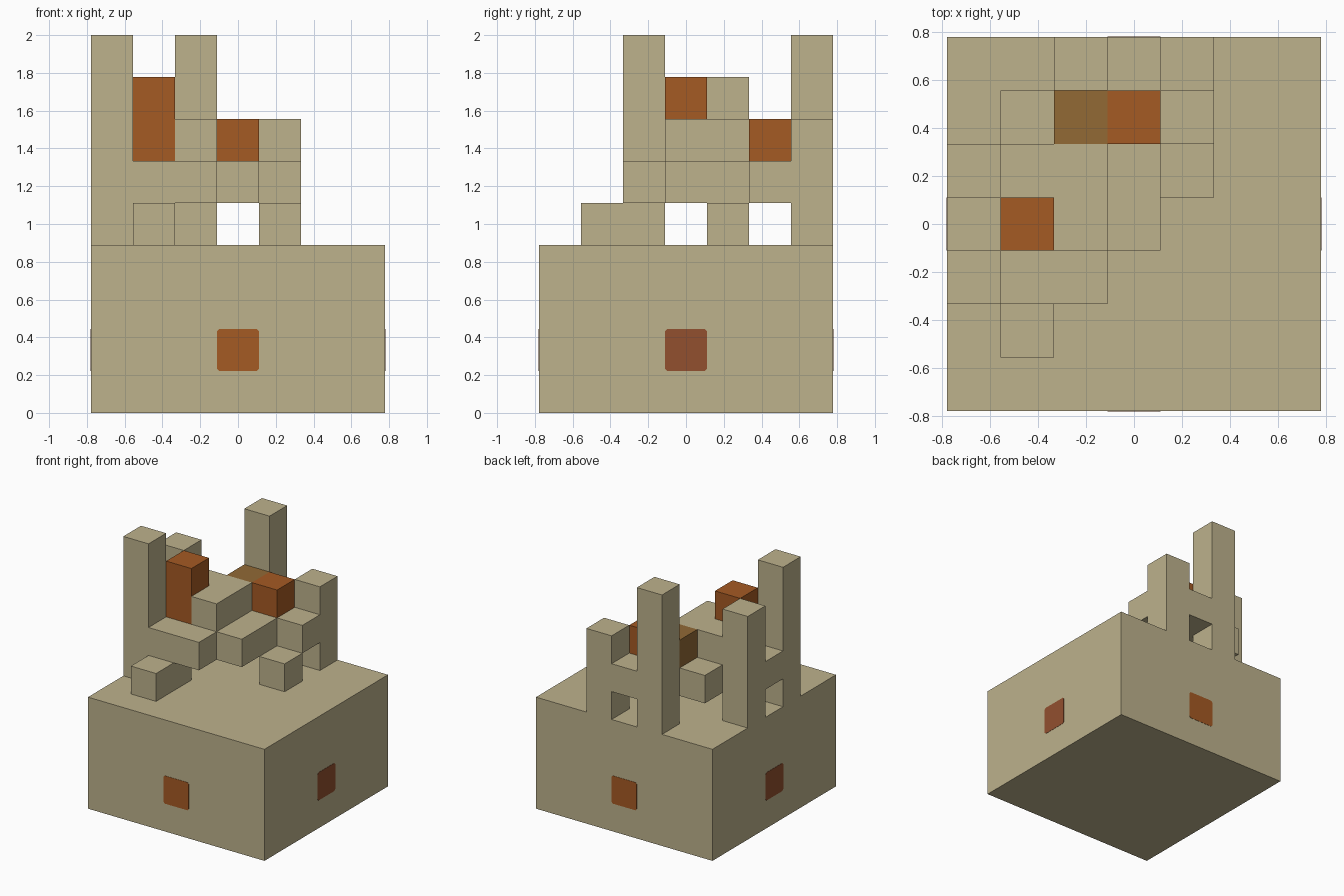
import bpy, bmesh, math
from mathutils import Matrix, Vector

cube = bpy.data.objects.get("Cube")
if cube:
    bpy.data.objects.remove(cube, do_unlink=True)

U = 2 / 9        # size of one block
HALF = 3.5       # half the base, in blocks


def material(name, rgb):
    m = bpy.data.materials.new(name)
    m.use_nodes = True
    color = (*rgb, 1)
    m.diffuse_color = color
    m.node_tree.nodes["Principled BSDF"].inputs["Base Color"].default_value = color
    return m


SAND = material("sand", (0.51, 0.445, 0.265))
ORANGE = material("burnt_orange", (0.376, 0.103, 0.017))
BROWN = material("ochre_brown", (0.287, 0.144, 0.036))
RUST = material("rust_red", (0.287, 0.08, 0.028))


def finish(name, bm, mat):
    bmesh.ops.recalc_face_normals(bm, faces=bm.faces)
    mesh = bpy.data.meshes.new(name)
    bm.to_mesh(mesh)
    bm.free()
    mesh.materials.append(mat)
    obj = bpy.data.objects.new(name, mesh)
    bpy.context.collection.objects.link(obj)
    return obj


def block(name, start, size, mat=SAND):
    """Box given by its low corner and size in whole blocks."""
    bm = bmesh.new()
    bmesh.ops.create_cube(bm, size=1)
    centre = Vector(start) + Vector(size) / 2 - Vector((HALF, HALF, 0))
    bmesh.ops.scale(bm, vec=Vector(size) * U, verts=bm.verts)
    bmesh.ops.translate(bm, vec=centre * U, verts=bm.verts)
    return finish(name, bm, mat)


def window(name, turn, mat):
    """Thin plate with clipped corners on one side of the base."""
    bm = bmesh.new()
    bmesh.ops.create_cube(bm, size=1)
    bmesh.ops.scale(bm, vec=(U, 0.004, U), verts=bm.verts)
    corners = [e for e in bm.edges
               if abs(e.verts[0].co.y - e.verts[1].co.y) > 0.001]
    bmesh.ops.bevel(bm, geom=corners, offset=0.012, segments=1, affect='EDGES')
    bmesh.ops.translate(bm, vec=(0, -HALF * U, 1.5 * U), verts=bm.verts)
    bmesh.ops.rotate(bm, matrix=Matrix.Rotation(turn, 3, 'Z'), verts=bm.verts)
    return finish(name, bm, mat)


# Base and its four windows
block("base", (0, 0, 0), (7, 7, 4))
for i, side in enumerate(("front", "left", "back", "right")):
    window(side + "_window", i * math.pi / 2, RUST if i % 2 else ORANGE)

# Towers and bridge along the right edge
block("right_tall_tower", (0, 2, 4), (1, 1, 5))
block("right_short_tower", (0, 4, 4), (1, 1, 4))
block("right_bridge", (0, 3, 5), (1, 1, 1))

# Tower, bridge and pillar along the back edge
block("back_tower", (2, 6, 4), (1, 1, 5))
block("back_bridge", (3, 6, 5), (1, 1, 1))
block("back_pillar", (4, 6, 4), (1, 1, 3))

# Supports and connecting beam
block("corner_beam", (4, 5, 5), (1, 1, 1))
block("corner_post", (4, 4, 4), (1, 1, 1))
block("front_step", (1, 1, 4), (1, 2, 1))

# Raised decks
block("front_deck", (1, 2, 5), (2, 1, 1))
block("main_deck", (1, 3, 5), (3, 3, 1))
block("upper_deck", (1, 4, 6), (2, 1, 1))
block("upper_deck_step", (2, 3, 6), (1, 1, 1))

# Coloured blocks
block("orange_chimney", (1, 3, 6), (1, 1, 2), ORANGE)
block("orange_block", (3, 5, 6), (1, 1, 1), ORANGE)
block("brown_block", (2, 5, 6), (1, 1, 1), BROWN)
